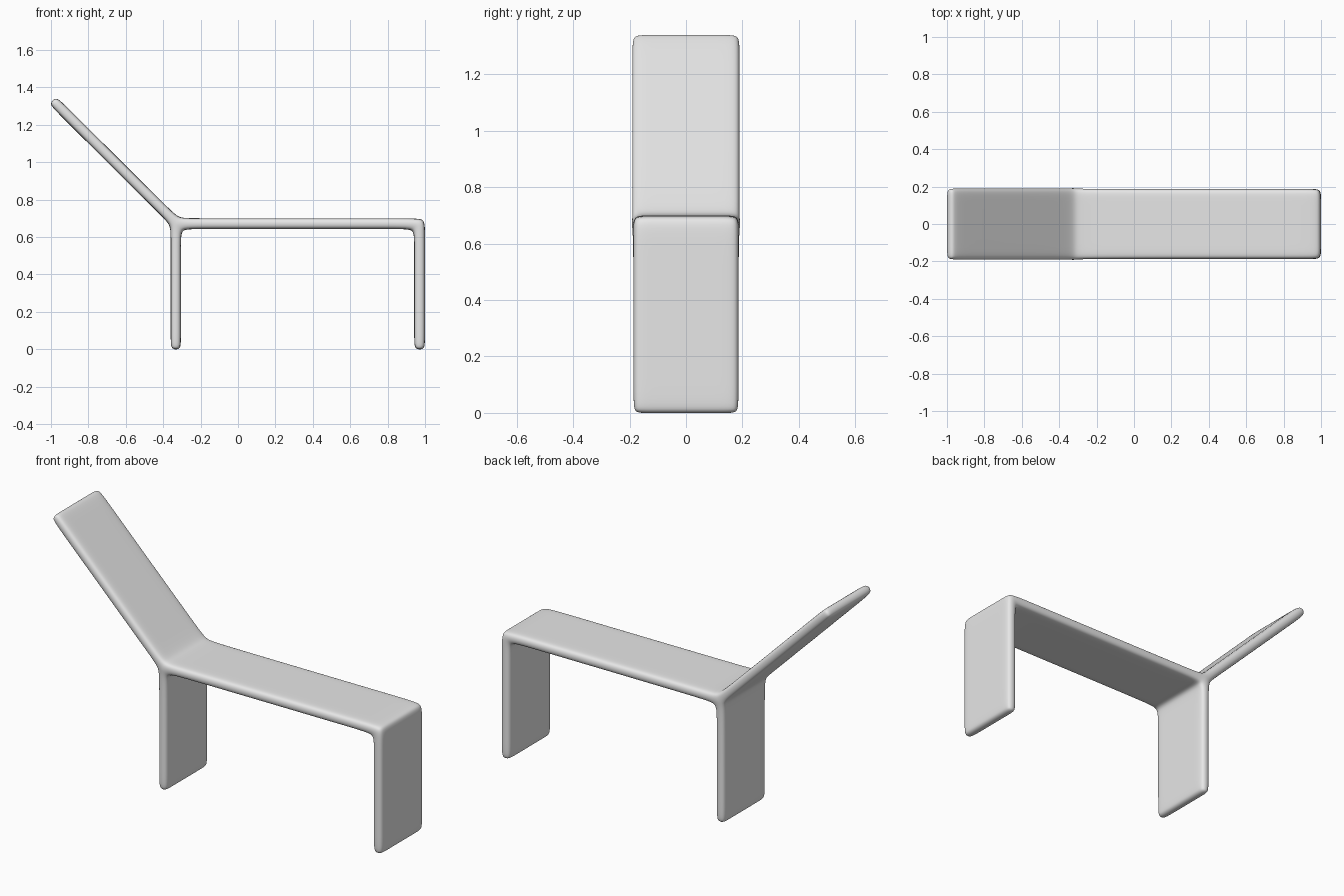
import bpy
import bmesh

cube = bpy.data.objects.get("Cube")
if cube:
    bpy.data.objects.remove(cube, do_unlink=True)

# Colour
grey = bpy.data.materials.new("light grey")
grey.use_nodes = True
grey.diffuse_color = (0.8, 0.8, 0.8, 1)
grey.node_tree.nodes["Principled BSDF"].inputs["Base Color"].default_value = (0.8, 0.8, 0.8, 1)

SEAT_HALF, BACK_HALF = 0.188, 0.192   # half widths
RIM = 0.05                            # distance of the support loops from the rims

# Side profile (x, z): three panels meet at a triangular joint
points = {
    "joint_out": (-0.36, 0.665), "joint_under": (-0.305, 0.643), "joint_top": (-0.315, 0.70),
    # rear leg
    "leg_a1": (-0.36, 0.60), "leg_b1": (-0.305, 0.575),
    "leg_a2": (-0.36, RIM), "leg_b2": (-0.305, RIM),
    "leg_a3": (-0.36, -0.003), "leg_b3": (-0.305, -0.003),
    # seat
    "seat_a1": (-0.235, 0.643), "seat_b1": (-0.25, 0.70),
    "seat_a2": (0.87, 0.643), "seat_b2": (0.93, 0.70),
    "bend_in": (0.942, 0.643), "bend_out": (1.0, 0.70),
    # front leg
    "foot_a1": (0.942, 0.575), "foot_b1": (1.0, 0.63),
    "foot_a2": (0.942, RIM), "foot_b2": (1.0, RIM),
    "foot_a3": (0.942, -0.003), "foot_b3": (1.0, -0.003),
    # sloping back
    "back_a1": (-0.41, 0.712), "back_b1": (-0.365, 0.747),
    "back_a2": (-0.975, 1.275), "back_b2": (-0.935, 1.315),
    "back_a3": (-1.012, 1.312), "back_b3": (-0.972, 1.352),
}
panels = [
    [("joint_out", "joint_under")] + [(f"leg_a{i}", f"leg_b{i}") for i in (1, 2, 3)],
    [("joint_under", "joint_top"), ("seat_a1", "seat_b1"), ("seat_a2", "seat_b2"),
     ("bend_in", "bend_out")] + [(f"foot_a{i}", f"foot_b{i}") for i in (1, 2, 3)],
    [("joint_out", "joint_top")] + [(f"back_a{i}", f"back_b{i}") for i in (1, 2, 3)],
]
cells = [("joint_out", "joint_under", "joint_top")]
for rungs in panels:
    cells += [(a, b, d, c) for (a, b), (c, d) in zip(rungs, rungs[1:])]

# Outline edges belong to one cell only
edge_use = {}
for cell in cells:
    for a, b in zip(cell, cell[1:] + cell[:1]):
        edge_use.setdefault(frozenset((a, b)), []).append((a, b))
outline = [use[0] for use in edge_use.values() if len(use) == 1]

# Carry the profile across the width, with a support loop inside each rim
bm = bmesh.new()
layers = []
for side, inset in ((-1, 0), (-1, RIM), (1, RIM), (1, 0)):
    layer = {}
    for name, (x, z) in points.items():
        half = BACK_HALF if name.startswith(("back", "joint")) else SEAT_HALF
        layer[name] = bm.verts.new((x, side * (half - inset), z))
    layers.append(layer)
for layer in (layers[0], layers[-1]):
    for cell in cells:
        bm.faces.new([layer[n] for n in cell])
for near, far in zip(layers, layers[1:]):
    for a, b in outline:
        bm.faces.new((near[a], near[b], far[b], far[a]))
bmesh.ops.recalc_face_normals(bm, faces=bm.faces)

mesh = bpy.data.meshes.new("lounge_bench")
bm.to_mesh(mesh)
bm.free()
mesh.materials.append(grey)
bench = bpy.data.objects.new("lounge_bench", mesh)
bpy.context.collection.objects.link(bench)
for poly in mesh.polygons:
    poly.use_smooth = True

# Soft rounded rims and fillets
soft = bench.modifiers.new("rounding", "SUBSURF")
soft.levels = soft.render_levels = 3
